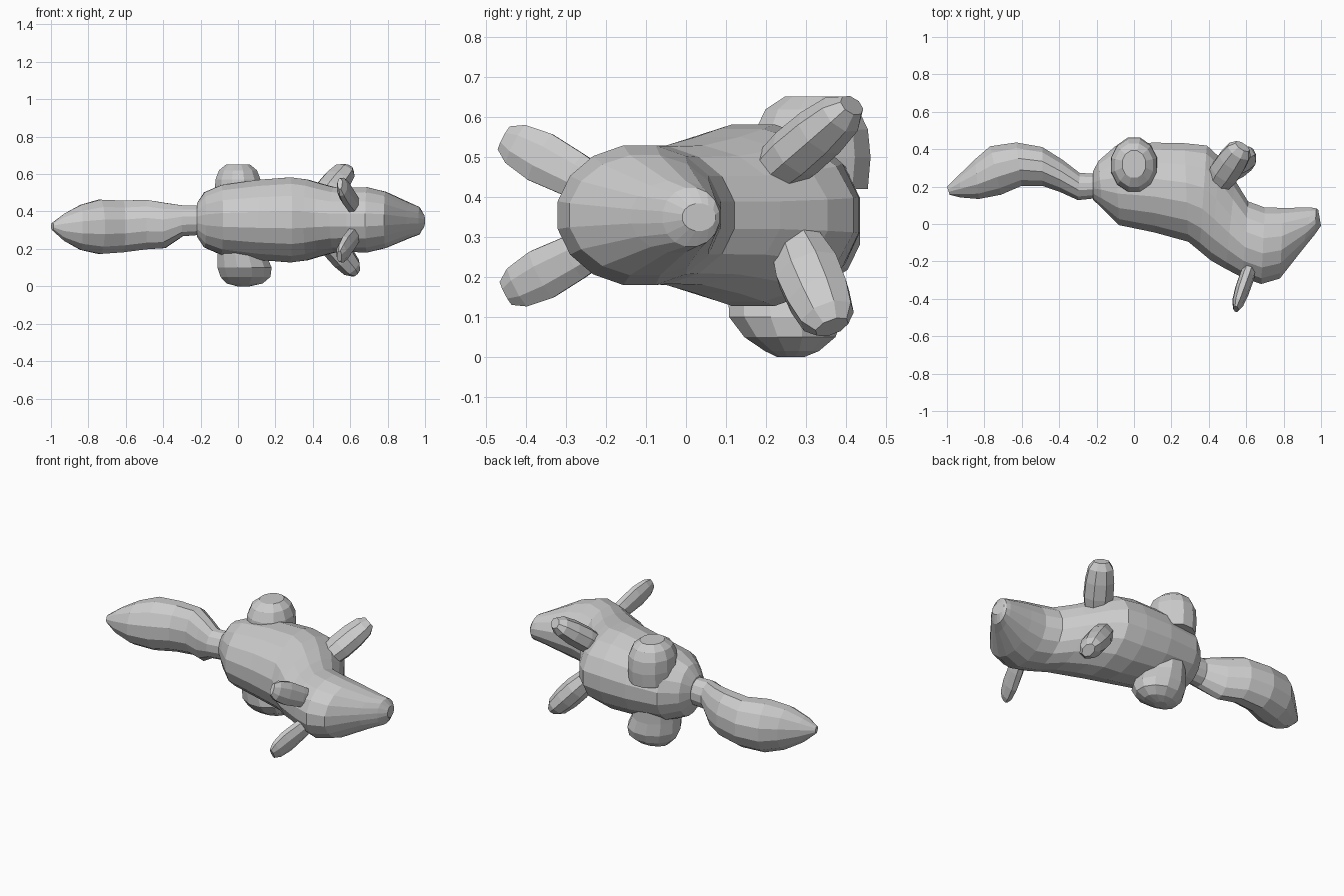
import bpy, bmesh
from math import cos, sin, tau
from mathutils import Vector


def loft(name, rings, sides):
    """Skin elliptical rings given as (centre, half axis u, half axis v)."""
    bm = bmesh.new()
    loops = []
    for c, u, v in rings:
        loops.append([bm.verts.new(c + u * cos(tau * (i + .5) / sides) + v * sin(tau * (i + .5) / sides))
                      for i in range(sides)])
    for a, b in zip(loops, loops[1:]):
        for i in range(sides):
            j = (i + 1) % sides
            bm.faces.new((a[i], a[j], b[j], b[i]))
    bm.faces.new(loops[0])
    bm.faces.new(loops[-1])
    bmesh.ops.recalc_face_normals(bm, faces=bm.faces)
    mesh = bpy.data.meshes.new(name)
    bm.to_mesh(mesh)
    bm.free()
    bpy.context.collection.objects.link(bpy.data.objects.new(name, mesh))


def outline(name, rows, sides):
    """Rows: back point x, y, front point x, y, centre z, half width in z."""
    rings = []
    for ax, ay, bx, by, cz, hz in rows:
        a, b = Vector((ax, ay, cz)), Vector((bx, by, cz))
        rings.append(((a + b) / 2, (a - b) / 2, Vector((0, 0, hz))))
    loft(name, rings, sides)


def limb(name, start, end, wide_hint, rows, sides=8):
    """Straight tapered limb; rows: position along axis, wide radius, thin radius."""
    p, q = Vector(start), Vector(end)
    d = (q - p).normalized()
    h = Vector(wide_hint)
    u = (h - d * h.dot(d)).normalized()
    v = d.cross(u)
    loft(name, [(p.lerp(q, t), u * w, v * n) for t, w, n in rows], sides)


def haunch(name, rows):
    """Stubby vertical leg; rows: x, y, z, radius x, radius y."""
    loft(name, [(Vector((x, y, z)), Vector((rx, 0, 0)), Vector((0, ry, 0)))
                for x, y, z, rx, ry in rows], 12)


# Torso, neck, head and snout in one skin
outline("body_and_head", [
    (-.22, .28, -.22, .13, .355, .09),
    (-.19, .34, -.17, .08, .355, .15),
    (-.10, .42, -.08, -.01, .355, .19),
    (.10, .44, .11, -.05, .355, .218),
    (.27, .437, .29, -.10, .355, .232),
    (.39, .425, .35, -.15, .355, .22),
    (.46, .36, .41, -.20, .355, .20),
    (.54, .24, .49, -.245, .355, .178),
    (.61, .125, .58, -.29, .355, .175),
    (.70, .092, .68, -.325, .355, .178),
    (.80, .09, .78, -.295, .355, .153),
    (.95, .09, .90, -.14, .352, .092),
    (.975, .085, .965, -.06, .35, .075),
    (.985, .075, 1.0, -.01, .35, .035),
], 16)

# Bushy tail
outline("tail", [
    (-.16, .27, -.16, .14, .355, .08),
    (-.29, .275, -.30, .125, .35, .085),
    (-.38, .345, -.40, .17, .325, .125),
    (-.49, .415, -.49, .20, .33, .137),
    (-.63, .44, -.60, .20, .32, .143),
    (-.77, .42, -.71, .152, .318, .15),
    (-.85, .35, -.83, .13, .315, .125),
    (-.93, .27, -.93, .14, .315, .075),
    (-1.0, .20, -.985, .155, .32, .02),
], 12)

# Hind legs
haunch("hind_leg_upper", [(0, .31, .42, .125, .15), (0, .315, .50, .128, .152), (0, .315, .57, .125, .145),
                          (0, .315, .62, .105, .12), (0, .32, .652, .065, .075)])
haunch("hind_leg_lower", [(.01, .25, .28, .12, .14), (.02, .245, .17, .135, .145), (.035, .25, .10, .15, .147),
                          (.04, .26, .05, .138, .118), (.035, .265, .015, .10, .07), (.03, .262, 0, .035, .035)])

# Front legs
paw = [(-.15, .07, .06), (.2, .086, .07), (.55, .084, .068), (.85, .072, .056), (1, .045, .03)]
limb("front_leg_upper", (.46, .24, .48), (.58, .415, .63), (1, -.6, 0), paw)
limb("front_leg_lower", (.48, .29, .25), (.63, .365, .075), (0, 1, .3), paw)

# Ears
ear = [(-.2, .05, .035), (.15, .062, .04), (.55, .07, .038), (.85, .058, .03), (1, .035, .014)]
limb("ear_upper", (.615, -.25, .44), (.545, -.455, .548), (0, .5, 1), ear)
limb("ear_lower", (.615, -.25, .265), (.542, -.45, .16), (0, .5, -1), ear)
